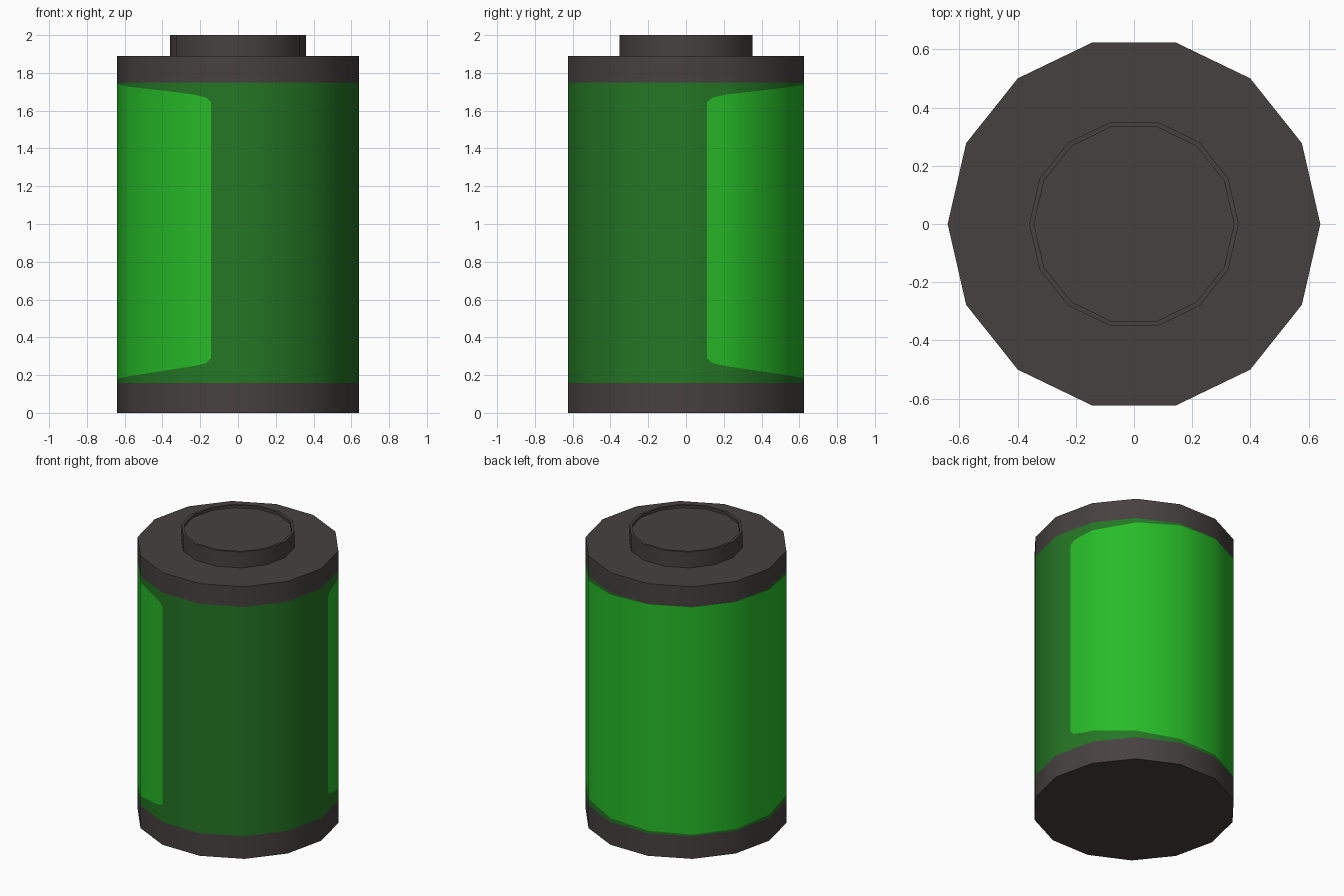
import bpy, bmesh, math

if "Cube" in bpy.data.objects:
    bpy.data.objects.remove(bpy.data.objects["Cube"])

SIDES, R = 14, 0.64
CHORD = 2 * R * math.sin(math.pi / SIDES)
LABEL_START, LABEL_END = 0.4, 10.0      # label extent, counted in facets


def material(name, rgb):
    m = bpy.data.materials.new(name)
    m.diffuse_color = (*rgb, 1)
    m.use_nodes = True
    m.node_tree.nodes["Principled BSDF"].inputs["Base Color"].default_value = m.diffuse_color
    return m


charcoal = material("charcoal", (0.064, 0.053, 0.053))
dark_green = material("dark green", (0.018, 0.18, 0.018))
bright_green = material("bright green", (0.02, 0.50, 0.021))


def on_polygon(u, r):
    """Point on the 14-sided outline, u facets round from +x."""
    k = math.floor(u)
    f = u - k
    a, b = (2 * math.pi * i / SIDES for i in (k, k + 1))
    return (r * (math.cos(a) * (1 - f) + math.cos(b) * f),
            r * (math.sin(a) * (1 - f) + math.sin(b) * f))


def interp(table, s):
    for (s0, z0), (s1, z1) in zip(table, table[1:]):
        if s <= s1:
            return z0 + (z1 - z0) * max(0, s - s0) / (s1 - s0)
    return table[-1][1]


def finish(bm, name, mats):
    bmesh.ops.recalc_face_normals(bm, faces=bm.faces)
    me = bpy.data.meshes.new(name)
    bm.to_mesh(me)
    bm.free()
    for m in mats:
        me.materials.append(m)
    ob = bpy.data.objects.new(name, me)
    bpy.context.collection.objects.link(ob)
    bpy.context.view_layer.objects.active = ob
    ob.select_set(True)
    bpy.ops.object.shade_smooth_by_angle(angle=math.radians(30))
    ob.select_set(False)


def skin(columns, close_bottom=True):
    """Faces round a closed set of vertex columns, with end caps."""
    bm = bmesh.new()
    vs = [[bm.verts.new(p) for p in col] for col in columns]
    faces = {}
    for i, a in enumerate(vs):
        b = vs[(i + 1) % len(vs)]
        for j in range(len(a) - 1):
            faces[i, j] = bm.faces.new((a[j], b[j], b[j + 1], a[j + 1]))
    bm.faces.new([c[-1] for c in vs])
    if close_bottom:
        bm.faces.new([c[0] for c in reversed(vs)])
    return bm, faces


# Body: dark end bands, green wrapper and rounded label cut into its faces
low = [(0, .29), (.03, .262), (.1, .248), (.3, .22), (.55, .195), (.85, .18), (1.2, .168)]
high = [(0, 1.645), (.03, 1.67), (.1, 1.685), (.3, 1.708), (.55, 1.725), (.8, 1.74), (1.0, 1.746)]
us = sorted(set(range(SIDES)) | {0.4, 0.5, 0.75, 9.65, 9.9})
columns = []
for u in us:
    s = max(0, min(u - LABEL_START, LABEL_END - u)) * CHORD
    x, y = on_polygon(u, R)
    columns.append([(x, y, z) for z in
                    (0, 0.157, interp(low, s), interp(high, s), 1.75, 1.89)])
bm, faces = skin(columns)
for (i, j), f in faces.items():
    if 1 <= j <= 3:
        labelled = j == 2 and LABEL_START <= us[i] < LABEL_END
        f.material_index = 2 if labelled else 1
finish(bm, "battery_body", [charcoal, dark_green, bright_green])

# Raised terminal with a shallow recess in its top
profile = [(0.36, 1.89), (0.36, 2.0), (0.343, 2.0), (0.343, 1.982)]
bm, _ = skin([[(*on_polygon(k, r), z) for r, z in profile] for k in range(SIDES)])
finish(bm, "top_terminal", [charcoal])
